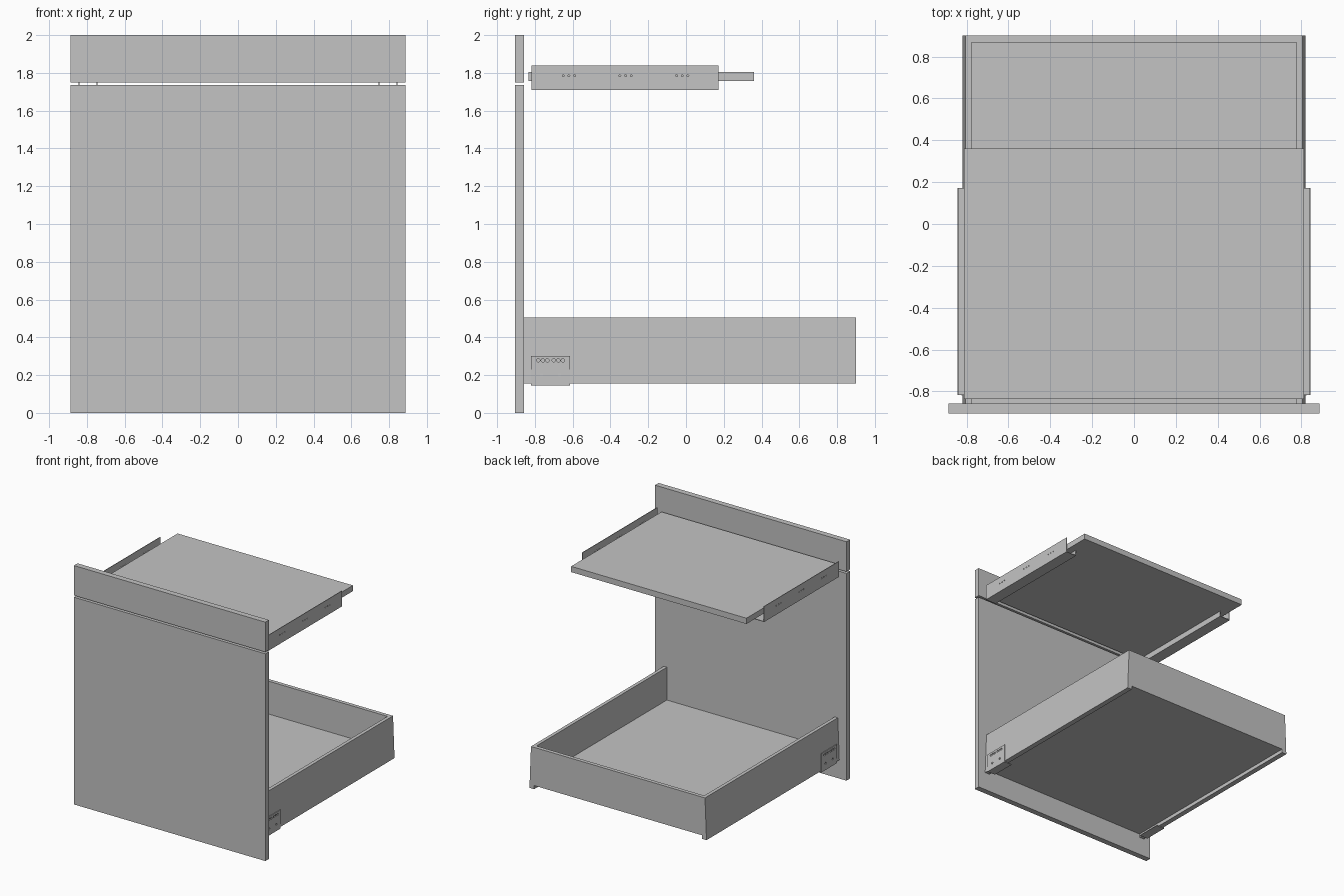
import bpy
import bmesh
from math import radians
from mathutils import Matrix, Vector

if "Cube" in bpy.data.objects:
    bpy.data.objects.remove(bpy.data.objects["Cube"])

grey = bpy.data.materials.new("plain grey")
grey.diffuse_color = (0.55, 0.55, 0.55, 1)
grey.use_nodes = True
grey.node_tree.nodes["Principled BSDF"].inputs["Base Color"].default_value = grey.diffuse_color


def finish(name, bm):
    bmesh.ops.recalc_face_normals(bm, faces=bm.faces)
    mesh = bpy.data.meshes.new(name)
    bm.to_mesh(mesh)
    bm.free()
    mesh.materials.append(grey)
    obj = bpy.data.objects.new(name, mesh)
    bpy.context.collection.objects.link(obj)
    return obj


def extrude(name, profile, y0, y1, side=1):
    """Extrude an (x, z) profile along y; side = -1 mirrors it in x."""
    bm = bmesh.new()
    face = bm.faces.new([bm.verts.new((side * x, y0, z)) for x, z in profile])
    new = bmesh.ops.extrude_face_region(bm, geom=[face])["geom"]
    verts = [g for g in new if isinstance(g, bmesh.types.BMVert)]
    bmesh.ops.translate(bm, verts=verts, vec=(0, y1 - y0, 0))
    return finish(name, bm)


def board(name, half, y0, y1, z0, z1):
    return extrude(name, [(-half, z0), (half, z0), (half, z1), (-half, z1)], y0, y1)


def drill(obj, x, holes, radius):
    """Cut round holes at (y, z) through a vertical plate at x."""
    bm = bmesh.new()
    turn = Matrix.Rotation(radians(90), 4, 'Y')
    for y, z in holes:
        bmesh.ops.create_cone(bm, cap_ends=True, segments=12, radius1=radius,
                              radius2=radius, depth=0.03,
                              matrix=Matrix.Translation(Vector((x, y, z))) @ turn)
    cutter = finish(obj.name + "_cutter", bm)
    cutter.hide_render = True
    cutter.hide_set(True)
    cut = obj.modifiers.new("holes", 'BOOLEAN')
    cut.object = cutter
    cut.solver = 'EXACT'


# Front panels
board("lower_front", 0.887, -0.905, -0.857, 0, 1.735)
board("upper_front", 0.887, -0.905, -0.857, 1.75, 2)

# Pull-out shelf behind the upper front
board("upper_shelf", 0.812, -0.835, 0.36, 1.757, 1.805)

# Drawer floor and back
board("drawer_floor", 0.777, -0.857, 0.868, 0.185, 0.23)
board("drawer_back", 0.777, 0.868, 0.9, 0.185, 0.505)

# Profiles of the paired parts: tapered wall, channel rail, angle bracket
wall = [(0.777, 0.155), (0.82, 0.155), (0.806, 0.505), (0.777, 0.505)]
rail = [(0.745, 1.71), (0.844, 1.71), (0.844, 1.84), (0.839, 1.84),
        (0.839, 1.715), (0.75, 1.715), (0.75, 1.757), (0.745, 1.757)]
bracket = [(0.75, 0.145), (0.825, 0.145), (0.825, 0.302), (0.82, 0.302),
           (0.82, 0.15), (0.75, 0.15)]
bracket_holes = [(y, 0.278) for y in (-0.782, -0.758, -0.734, -0.7, -0.676, -0.652)]
bracket_holes += [(-0.765, 0.2), (-0.67, 0.2)]
rail_holes = [(y + d, 1.785) for y in (-0.62, -0.32, -0.02) for d in (-0.03, 0, 0.03)]

for side, label in ((1, "right"), (-1, "left")):
    extrude(label + "_drawer_wall", wall, -0.857, 0.9, side)
    slide = extrude(label + "_slide_rail", rail, -0.818, 0.173, side)
    drill(slide, side * 0.842, rail_holes, 0.005)
    plate = extrude(label + "_bracket", bracket, -0.82, -0.613, side)
    drill(plate, side * 0.823, bracket_holes, 0.009)
